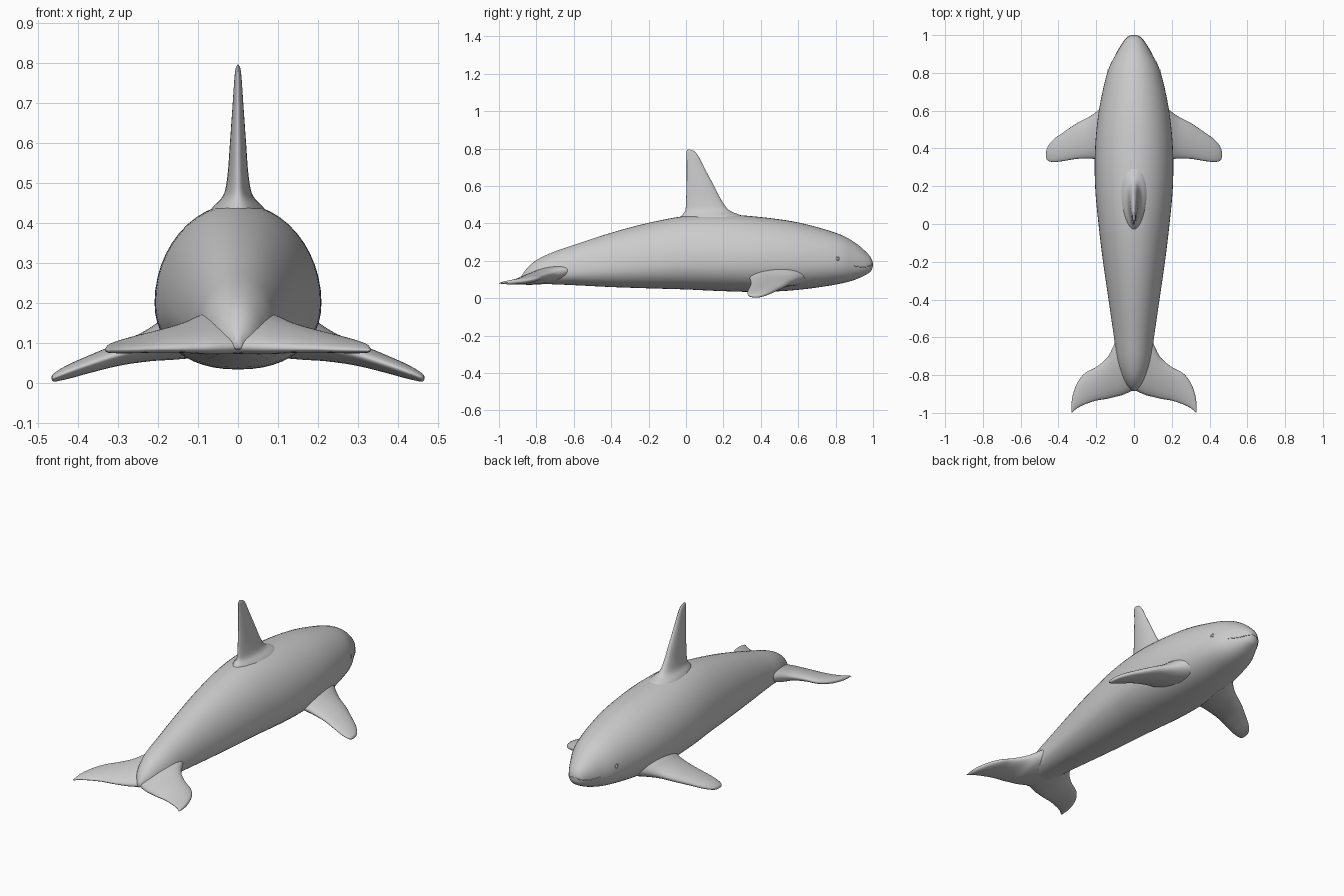
import bpy, bmesh
from math import sin, cos, pi, copysign
from mathutils import Vector

if "Cube" in bpy.data.objects:
    bpy.data.objects.remove(bpy.data.objects["Cube"])


def smooth_rows(rows, steps=6):
    """Catmull-Rom interpolation between table rows."""
    out = []
    n = len(rows)
    for i in range(n - 1):
        a, b = rows[max(i - 1, 0)], rows[i]
        c, d = rows[i + 1], rows[min(i + 2, n - 1)]
        for k in range(steps):
            t = k / steps
            out.append([0.5 * (2 * q + (r - p) * t + (2 * p - 5 * q + 4 * r - s) * t * t
                               + (3 * q - p - 3 * r + s) * t ** 3)
                        for p, q, r, s in zip(a, b, c, d)])
    out.append(list(rows[-1]))
    return out


def loft(name, rings, cap_start=True, cap_end=True):
    """Skin a list of equal-sized rings into a smooth object."""
    bm = bmesh.new()
    loops = [[bm.verts.new(p) for p in ring] for ring in rings]
    n = len(loops[0])
    for a, b in zip(loops, loops[1:]):
        for i in range(n):
            j = (i + 1) % n
            bm.faces.new((a[i], a[j], b[j], b[i]))
    if cap_start:
        bm.faces.new(loops[0])
    if cap_end:
        bm.faces.new(loops[-1])
    bmesh.ops.remove_doubles(bm, verts=bm.verts, dist=0.0003)
    bmesh.ops.recalc_face_normals(bm, faces=bm.faces)
    me = bpy.data.meshes.new(name)
    bm.to_mesh(me)
    bm.free()
    for p in me.polygons:
        p.use_smooth = True
    ob = bpy.data.objects.new(name, me)
    bpy.context.collection.objects.link(ob)
    return ob


def mirror(ob):
    ob.modifiers.new("mirror", 'MIRROR').merge_threshold = 0.001


def fin_ring(lead, trail, thick, normal, n=28):
    """Streamlined section from leading to trailing edge."""
    lead, trail, normal = Vector(lead), Vector(trail), Vector(normal).normalized()
    ring = []
    for i in range(n):
        t = 2 * pi * i / n
        u = 0.5 - 0.5 * cos(t)
        ring.append(lead.lerp(trail, u) + normal * thick * sin(t) * (1.15 - 0.3 * u))
    return ring


# Body: y, half width, bottom z, widest z, top z
EXP = 0.9   # below 1 gives a fuller belly
body_rows = smooth_rows([
    (1.0, 0.0, 0.178, 0.18, 0.182),
    (0.993, 0.027, 0.152, 0.18, 0.208),
    (0.97, 0.052, 0.13, 0.18, 0.24),
    (0.9, 0.095, 0.098, 0.185, 0.30),
    (0.8, 0.142, 0.073, 0.19, 0.35),
    (0.6, 0.186, 0.045, 0.195, 0.405),
    (0.4, 0.206, 0.034, 0.20, 0.434),
    (0.2, 0.206, 0.038, 0.20, 0.448),
    (0.0, 0.188, 0.047, 0.20, 0.44),
    (-0.2, 0.164, 0.053, 0.185, 0.403),
    (-0.4, 0.135, 0.06, 0.165, 0.35),
    (-0.6, 0.106, 0.07, 0.145, 0.285),
    (-0.72, 0.09, 0.075, 0.13, 0.243),
    (-0.8, 0.065, 0.078, 0.12, 0.203),
    (-0.85, 0.04, 0.08, 0.11, 0.16),
    (-0.885, 0.008, 0.085, 0.095, 0.11),
])


def body_ring(row, n=48):
    y, w, lo, mid, hi = row
    ring = []
    for i in range(n):
        c, s = cos(2 * pi * i / n), sin(2 * pi * i / n)
        if s >= 0:
            ring.append((w * c, y, mid + (hi - mid) * s))
        else:
            ring.append((w * copysign(abs(c) ** EXP, c), y, mid - (mid - lo) * (-s) ** EXP))
    return ring


loft("body", [body_ring(r) for r in body_rows])


def body_x(y, z):
    """Half width of the body surface at a given y and z."""
    for a, b in zip(body_rows, body_rows[1:]):
        if b[0] <= y <= a[0]:
            t = (a[0] - y) / (a[0] - b[0])
            w, lo, mid, hi = [p + (q - p) * t for p, q in zip(a[1:], b[1:])]
            if z >= mid:
                return w * max(0, 1 - ((z - mid) / (hi - mid)) ** 2) ** 0.5
            s = ((mid - z) / (mid - lo)) ** (1 / EXP)
            return w * max(0, 1 - s * s) ** (EXP / 2)
    return 0


# Dorsal fin: z, leading y, trailing y, half thickness
dorsal = smooth_rows([
    (0.40, 0.36, -0.06, 0.09), (0.44, 0.30, -0.025, 0.062), (0.47, 0.232, -0.004, 0.036),
    (0.52, 0.192, 0.0, 0.026), (0.60, 0.15, 0.003, 0.020), (0.70, 0.097, 0.004, 0.013),
    (0.76, 0.066, 0.003, 0.009), (0.785, 0.045, 0.003, 0.006), (0.795, 0.022, 0.010, 0.001),
])
loft("dorsal_fin", [fin_ring((0, a, z), (0, b, z), t, (1, 0, 0)) for z, a, b, t in dorsal])

# Side flippers: x, z, leading y, trailing y, half thickness
flipper = smooth_rows([
    (0.13, 0.12, 0.66, 0.33, 0.06), (0.18, 0.106, 0.61, 0.34, 0.05),
    (0.23, 0.09, 0.572, 0.346, 0.037), (0.30, 0.07, 0.535, 0.345, 0.027),
    (0.37, 0.047, 0.488, 0.334, 0.021), (0.42, 0.029, 0.452, 0.328, 0.017),
    (0.45, 0.017, 0.42, 0.332, 0.012), (0.462, 0.011, 0.395, 0.342, 0.008),
    (0.465, 0.009, 0.38, 0.36, 0.001),
])
mirror(loft("flippers", [fin_ring((x, a, z), (x, b, z), t, (0.3, 0, 1))
                         for x, z, a, b, t in flipper]))

# Tail flukes: x, leading y, leading z, trailing y, trailing z, half thickness
fluke = smooth_rows([
    (0.0, -0.56, 0.165, -0.878, 0.09, 0.045), (0.06, -0.58, 0.16, -0.905, 0.088, 0.042),
    (0.10, -0.63, 0.148, -0.915, 0.087, 0.036), (0.14, -0.705, 0.135, -0.925, 0.086, 0.028),
    (0.20, -0.757, 0.12, -0.935, 0.085, 0.022), (0.26, -0.79, 0.106, -0.955, 0.083, 0.018),
    (0.30, -0.84, 0.096, -0.975, 0.082, 0.014), (0.324, -0.905, 0.089, -0.995, 0.081, 0.009),
    (0.332, -0.96, 0.084, -1.0, 0.08, 0.001),
])
mirror(loft("tail_flukes", [fin_ring((x, a, za), (x, b, zb), t, (0, 0, 1))
                            for x, a, za, b, zb, t in fluke], cap_start=False))

# Eyes with lids
ey, ez = 0.812, 0.211
for side, sx in (("right", 1), ("left", -1)):
    pos = Vector((sx * (body_x(ey, ez) - 0.002), ey, ez))
    bpy.ops.mesh.primitive_uv_sphere_add(segments=16, ring_count=10, radius=0.007, location=pos)
    eye = bpy.context.object
    eye.name = side + "_eye"
    bpy.ops.object.shade_smooth()
    bpy.ops.mesh.primitive_torus_add(major_radius=0.010, minor_radius=0.003, major_segments=24,
                                     minor_segments=8, location=pos)
    lid = bpy.context.object
    lid.name = side + "_eyelid"
    lid.rotation_euler = Vector((sx, 0.4, 0.1)).to_track_quat('Z', 'Y').to_euler()
    bpy.ops.object.shade_smooth()

# Mouth line wrapped around the snout
half = []
for i in range(13):
    t = i / 12
    y = 0.998 - 0.1 * t ** 1.6
    z = 0.182 - 0.018 * sin(pi * min(1, t * 1.2) / 2) + 0.008 * t ** 3
    half.append((body_x(y, z), y, z))
points = [(-x, y, z) for x, y, z in reversed(half)] + half
cu = bpy.data.curves.new("mouth_line", 'CURVE')
cu.dimensions = '3D'
cu.bevel_depth = 0.0025
cu.bevel_resolution = 2
sp = cu.splines.new('POLY')
sp.points.add(len(points) - 1)
for p, co in zip(sp.points, points):
    p.co = (*co, 1)
bpy.context.collection.objects.link(bpy.data.objects.new("mouth_line", cu))
